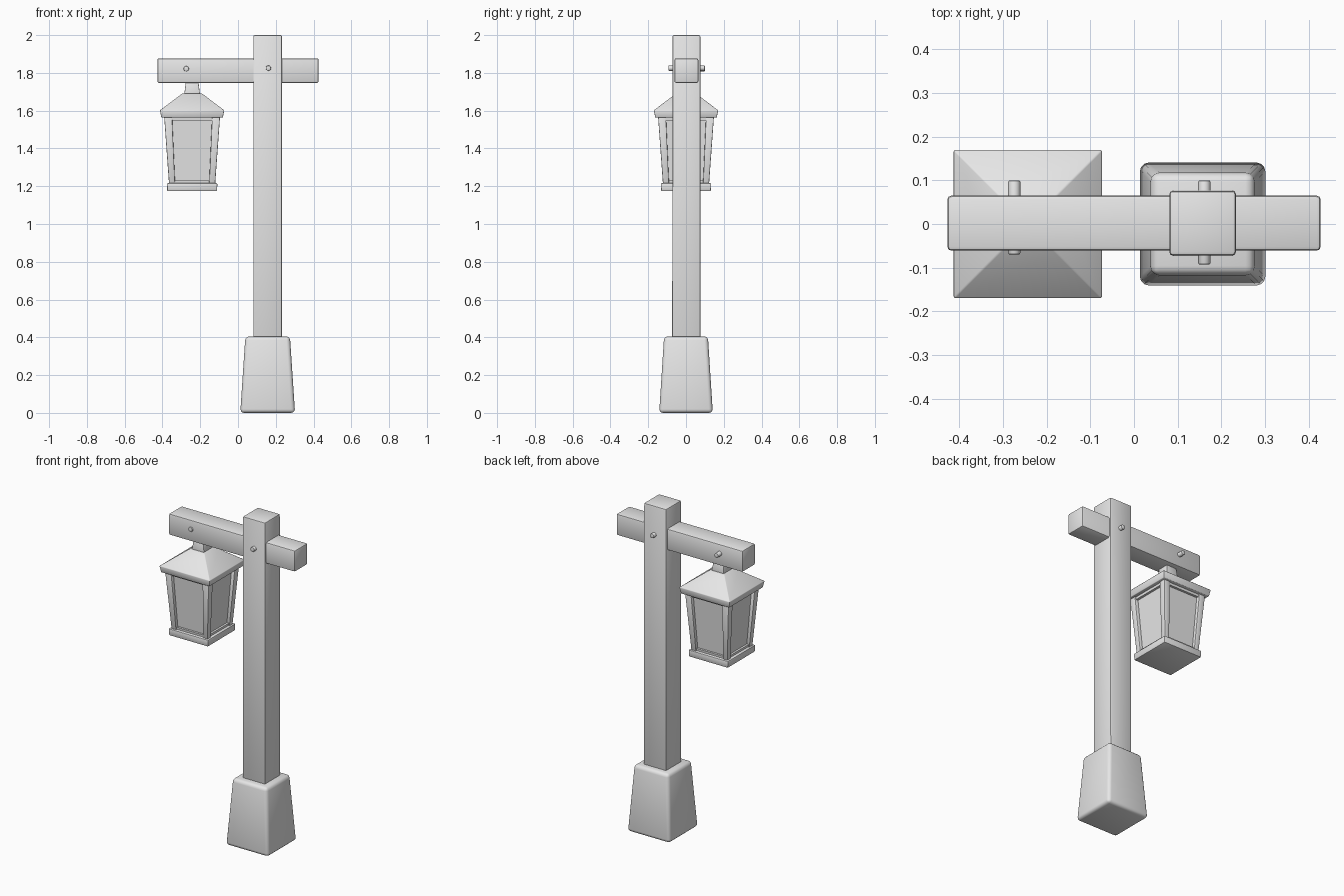
import bpy, bmesh, math
from mathutils import Vector, Matrix

cube = bpy.data.objects.get("Cube")
if cube:
    bpy.data.objects.remove(cube, do_unlink=True)

grey = bpy.data.materials.new("light grey")
grey.use_nodes = True
grey.diffuse_color = (0.8, 0.8, 0.8, 1)
grey.node_tree.nodes["Principled BSDF"].inputs["Base Color"].default_value = (0.8, 0.8, 0.8, 1)


def finish(name, bm, bevel, segments=2):
    """Round the hard edges, shade smoothly and link the part."""
    if bevel:
        bmesh.ops.bevel(bm, geom=bm.edges[:], offset=bevel, segments=segments,
                        profile=0.5, affect='EDGES', clamp_overlap=True)
    bmesh.ops.recalc_face_normals(bm, faces=bm.faces[:])
    mesh = bpy.data.meshes.new(name)
    bm.to_mesh(mesh)
    bm.free()
    mesh.materials.append(grey)
    obj = bpy.data.objects.new(name, mesh)
    bpy.context.collection.objects.link(obj)
    bpy.ops.object.select_all(action='DESELECT')
    obj.select_set(True)
    bpy.context.view_layer.objects.active = obj
    bpy.ops.object.shade_smooth_by_angle(angle=math.radians(40))
    return obj


def stack(name, rings, bevel=0.0, segments=2):
    """Loft rectangles (centre x, centre y, z, half x, half y) upwards."""
    bm = bmesh.new()
    loops = [[bm.verts.new((cx + sx * hx, cy + sy * hy, z))
              for sx, sy in ((-1, -1), (1, -1), (1, 1), (-1, 1))]
             for cx, cy, z, hx, hy in rings]
    bm.faces.new(loops[0][::-1])
    bm.faces.new(loops[-1])
    for low, high in zip(loops, loops[1:]):
        for i in range(4):
            j = (i + 1) % 4
            bm.faces.new((low[i], low[j], high[j], high[i]))
    return finish(name, bm, bevel, segments)


def square_stack(name, cx, levels, bevel=0.0):
    """Loft squares given as (z, half width)."""
    return stack(name, [(cx, 0, z, h, h) for z, h in levels], bevel)


def peg(name, x, z, y0, y1):
    bm = bmesh.new()
    turn = Matrix.Translation((x, (y0 + y1) / 2, z)) @ Matrix.Rotation(math.pi / 2, 4, 'X')
    bmesh.ops.create_cone(bm, cap_ends=True, segments=12, radius1=0.014,
                          radius2=0.014, depth=y1 - y0, matrix=turn)
    rims = [e for e in bm.edges if abs(e.verts[0].co.y - e.verts[1].co.y) < 0.001]
    bmesh.ops.bevel(bm, geom=rims, offset=0.004, segments=2, profile=0.5, affect='EDGES')
    return finish(name, bm, 0)


# Footing, post and cross beam
POST = 0.157
stack("footing", [(POST, 0, 0, 0.145, 0.142), (POST, 0, 0.405, 0.118, 0.116)], 0.02, 3)
stack("post", [(POST, 0.002, 0.36, 0.076, 0.075), (POST, 0.002, 2.0, 0.076, 0.074)], 0.008)
stack("beam", [(0, 0.002, 1.747, 0.427, 0.063), (0, 0.002, 1.877, 0.427, 0.063)], 0.009)

# Pegs through the beam and post
peg("lantern_peg", -0.274, 1.822, -0.07, 0.1)
peg("post_peg", 0.161, 1.825, -0.093, 0.1)

# Lantern roof, hanger and floor
LAMP = -0.243
square_stack("lantern_hanger", LAMP, [(1.675, 0.043), (1.755, 0.033)], 0.003)
square_stack("lantern_roof", LAMP,
             [(1.563, 0.163), (1.602, 0.17), (1.682, 0.064), (1.692, 0.05)], 0.003)
square_stack("lantern_floor", LAMP, [(1.174, 0.132), (1.216, 0.134)], 0.006)

# Lantern panes, rails and corner bars
square_stack("lantern_panes", LAMP, [(1.21, 0.103), (1.57, 0.127)])
square_stack("lantern_top_rail", LAMP, [(1.548, 0.14), (1.57, 0.142)])
square_stack("lantern_bottom_rail", LAMP, [(1.21, 0.115), (1.23, 0.117)])
for side, sx in (("right", -1), ("left", 1)):
    for end, sy in (("front", -1), ("back", 1)):
        stack(f"lantern_{end}_{side}_bar",
              [(LAMP + sx * 0.106, sy * 0.106, 1.21, 0.016, 0.016),
               (LAMP + sx * 0.127, sy * 0.127, 1.57, 0.021, 0.021)], 0.004)
